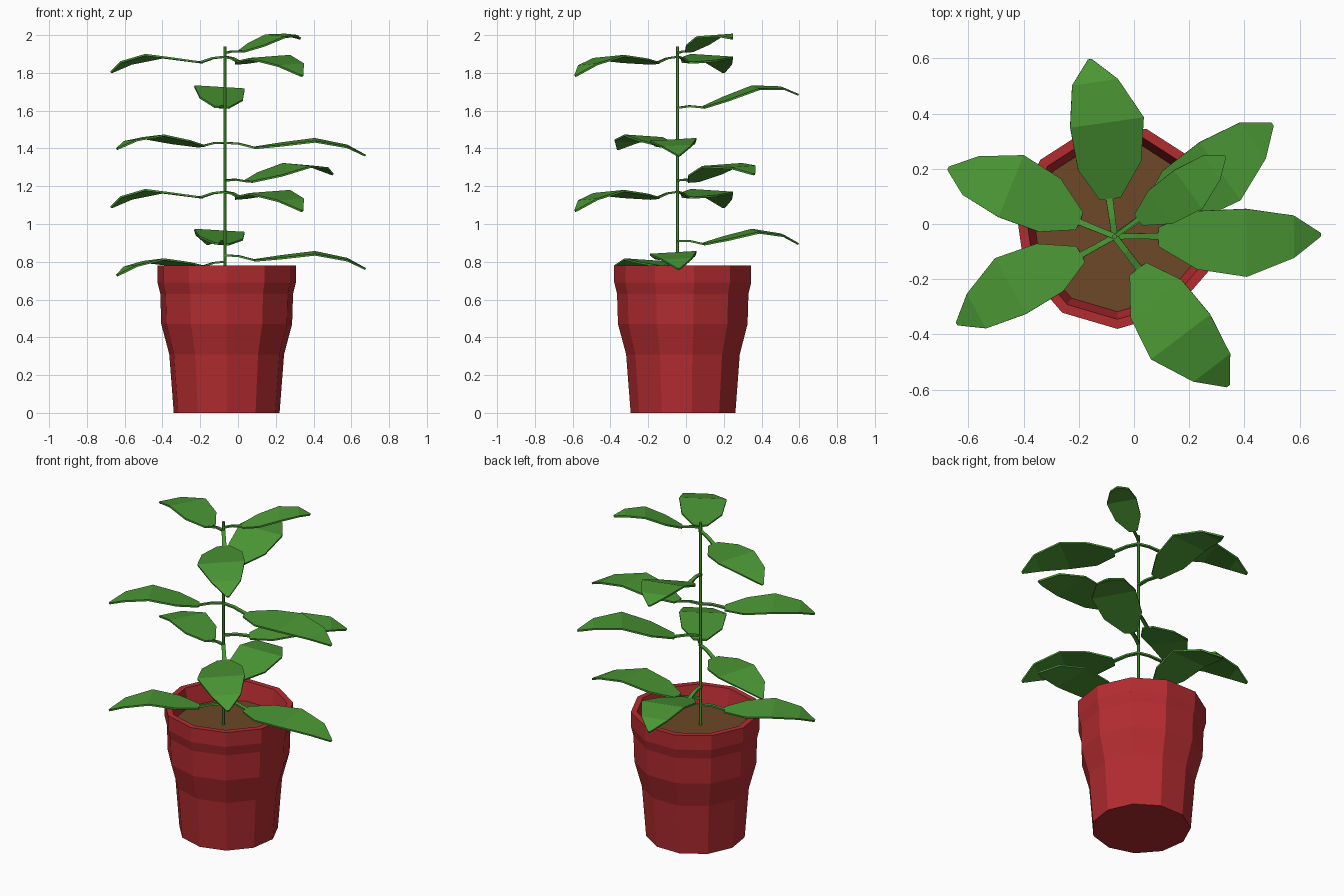
import bpy, math
from mathutils import Vector

if "Cube" in bpy.data.objects:
    bpy.data.objects.remove(bpy.data.objects["Cube"])

SIDES = 11
STEM = Vector((-0.07, -0.045, 0))


def material(name, rgb):
    m = bpy.data.materials.new(name)
    m.diffuse_color = (*rgb, 1)
    m.use_nodes = True
    m.node_tree.nodes["Principled BSDF"].inputs["Base Color"].default_value = m.diffuse_color
    return m


RED = material("red_clay", (0.45, 0.025, 0.03))
BROWN = material("soil_brown", (0.15, 0.065, 0.02))
GREEN = material("leaf_green", (0.07, 0.31, 0.035))


def add_mesh(name, verts, faces, mat):
    me = bpy.data.meshes.new(name)
    me.from_pydata(verts, [], faces)
    me.materials.append(mat)
    ob = bpy.data.objects.new(name, me)
    bpy.context.collection.objects.link(ob)
    return ob


def lathe(name, profile, centre, sides, mat, cap_start=False, cap_end=False):
    """Spin (radius, z) points round a vertical axis, one vertex pointing at -y."""
    verts, faces = [], []
    for r, z in profile:
        for i in range(sides):
            a = -math.pi / 2 + 2 * math.pi * i / sides
            verts.append((centre[0] + r * math.cos(a), centre[1] + r * math.sin(a), z))
    for k in range(len(profile) - 1):
        for i in range(sides):
            j = (i + 1) % sides
            a, b = k * sides, (k + 1) * sides
            faces.append((a + i, a + j, b + j, b + i))
    if cap_start:
        faces.append(tuple(reversed(range(sides))))
    if cap_end:
        n = (len(profile) - 1) * sides
        faces.append(tuple(range(n, n + sides)))
    return add_mesh(name, verts, faces, mat)


# Pot with stepped rim, soil inside, and the stem
POT = (-0.06, -0.01)
lathe("pot", [(0.283, 0), (0.295, 0.155), (0.307, 0.31), (0.35, 0.47), (0.355, 0.63),
              (0.37, 0.69), (0.37, 0.78), (0.335, 0.78), (0.305, 0.66)],
      POT, SIDES, RED, cap_start=True)
lathe("soil", [(0.308, 0.67)], POT, SIDES, BROWN, cap_end=True)
lathe("stem", [(0.009, 0.66), (0.009, 1.94)], STEM, 6, GREEN, True, True)

# Leaf rows: fraction along, left width, right width, droop (for a unit leaf)
ROWS = [(0.00, 0.016, 0.016, 0.0), (0.10, 0.016, 0.016, -0.010),
        (0.21, 0.018, 0.018, -0.045), (0.215, 0.05, 0.06, -0.046),
        (0.40, 0.14, 0.19, -0.022), (0.64, 0.15, 0.235, 0.008),
        (0.87, 0.11, 0.13, -0.05), (1.00, 0.01, 0.01, -0.13)]


def leaf(name, azimuth, length, z, pitch, width=0.66):
    a = math.radians(azimuth)
    u = Vector((math.cos(a), math.sin(a), 0))
    n = Vector((-u.y, u.x, 0))
    verts, faces = [], []
    for t, left, right, droop in ROWS:
        mid = STEM + u * (t * length)
        mid.z = z + droop * width + pitch * t
        for w in (left * width, 0, -right * width):
            verts.append(mid + n * w + Vector((0, 0, 0.06 * w)))
    for k in range(len(ROWS) - 1):
        for c in range(2):
            i = 3 * k + c
            faces.append((i, i + 1, i + 4, i + 3))
    ob = add_mesh(name, verts, faces, GREEN)
    mod = ob.modifiers.new("thickness", 'SOLIDIFY')
    mod.thickness = 0.01
    mod.offset = 0


# Leaves: azimuth, length, height on stem, upward pitch, width scale
LEAVES = {
    "leaf_right_low": (0.5, 0.745, 0.835, 0.01, 0.64),
    "leaf_right_high": (0.5, 0.745, 1.43, 0.015, 0.64),
    "leaf_front_left_low": (209, 0.652, 0.80, 0.005, 0.6),
    "leaf_front_left_high": (209, 0.652, 1.43, 0.045, 0.6),
    "leaf_back_low": (98, 0.646, 0.91, 0.075, 0.7),
    "leaf_back_high": (98, 0.646, 1.615, 0.16, 0.7),
    "leaf_left_low": (157.8, 0.65, 1.17, 0.0, 0.63),
    "leaf_left_high": (157.8, 0.65, 1.885, 0.0, 0.63),
    "leaf_front_right_low": (-52.8, 0.678, 1.17, -0.01, 0.7),
    "leaf_front_right_high": (-52.8, 0.678, 1.885, -0.01, 0.7),
    "leaf_back_right": (35.4, 0.70, 1.23, 0.12, 0.67),
    "leaf_top": (36, 0.494, 1.905, 0.135, 0.45),
}
for name, args in LEAVES.items():
    leaf(name, *args)
